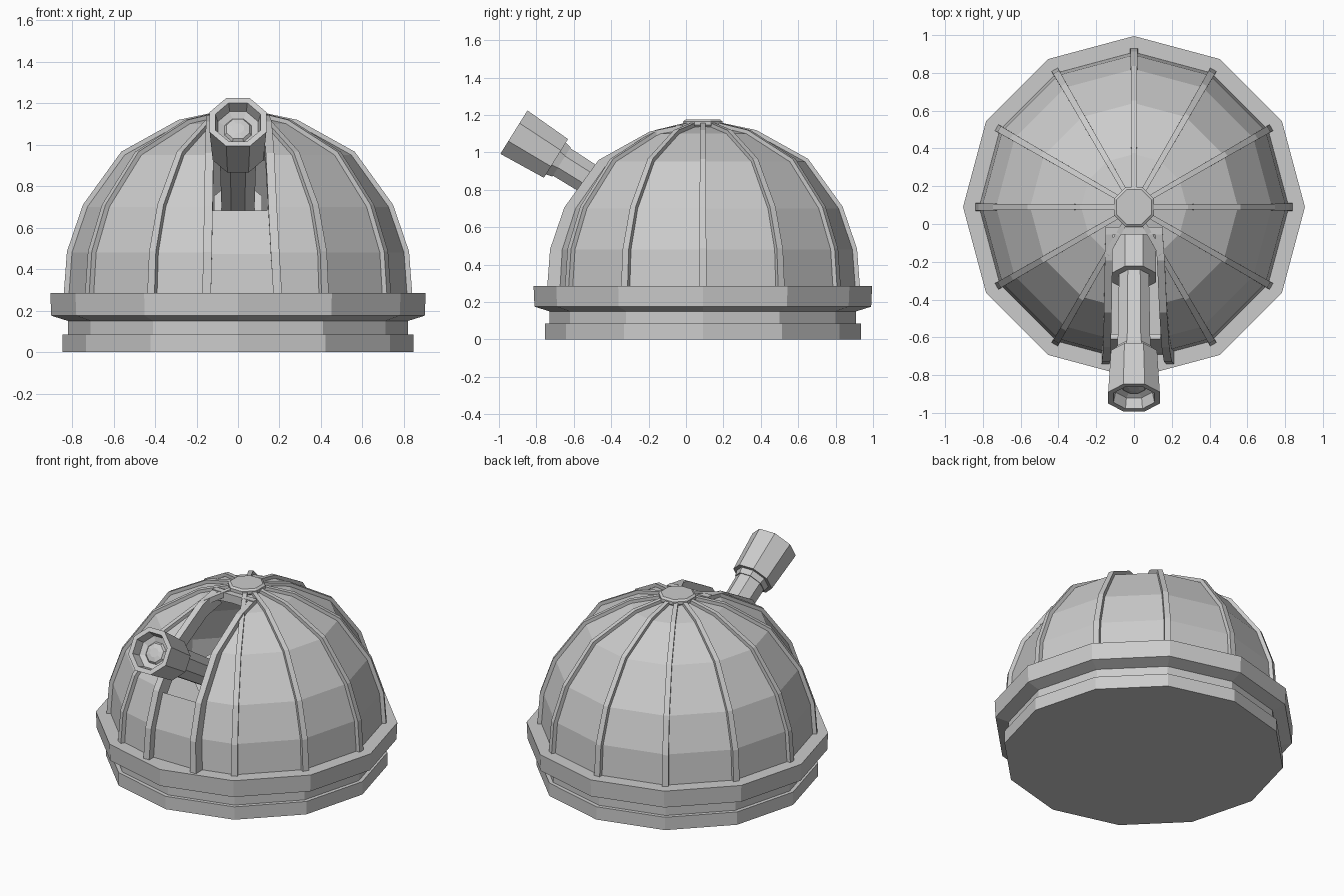
import bpy, bmesh
from math import sin, cos, pi, radians
from mathutils import Matrix, Vector

cube = bpy.data.objects.get("Cube")
if cube:
    bpy.data.objects.remove(cube, do_unlink=True)

CENTRE = Vector((0, 0.09, 0))
SIDES = 12
# dome outline as radius, height from the wall foot to the crown
DOME = [(0.82, 0.28), (0.805, 0.48), (0.73, 0.70), (0.55, 0.95), (0.28, 1.10), (0.09, 1.14)]

grey = bpy.data.materials.new("light_grey")
grey.use_nodes = True
colour = (0.6, 0.6, 0.6, 1)
grey.diffuse_color = colour
grey.node_tree.nodes["Principled BSDF"].inputs["Base Color"].default_value = colour


def finish(name, bm, matrix=Matrix()):
    bmesh.ops.recalc_face_normals(bm, faces=bm.faces)
    mesh = bpy.data.meshes.new(name)
    bm.to_mesh(mesh)
    bm.free()
    mesh.materials.append(grey)
    obj = bpy.data.objects.new(name, mesh)
    obj.matrix_world = matrix
    bpy.context.collection.objects.link(obj)
    return obj


def lathe(name, profile, sides, matrix, start=0.0, caps=True):
    """Turn a radius, height outline around the local z axis."""
    bm = bmesh.new()
    rings = []
    for r, z in profile:
        angles = [start + 2 * pi * i / sides for i in range(sides)]
        rings.append([bm.verts.new((r * cos(a), r * sin(a), z)) for a in angles])
    for low, high in zip(rings, rings[1:]):
        for i in range(sides):
            j = (i + 1) % sides
            bm.faces.new((low[i], low[j], high[j], high[i]))
    if caps:
        bm.faces.new(rings[0][::-1])
        bm.faces.new(rings[-1])
    return finish(name, bm, matrix)


def strip(name, path, depth, left, right, matrix):
    """Sweep a box section up an outline; left and right give (foot, top) side positions."""
    bm = bmesh.new()
    rings = []
    for i, (r, z) in enumerate(path):
        t = i / (len(path) - 1)
        a = left[0] + (left[1] - left[0]) * t
        b = right[0] + (right[1] - right[0]) * t
        away = Vector((r, 0, z - 0.28)).normalized() * depth
        ri, zi = r - away.x, z - away.z
        corners = ((a, -r, z), (b, -r, z), (b, -ri, zi), (a, -ri, zi))
        rings.append([bm.verts.new(c) for c in corners])
    for low, high in zip(rings, rings[1:]):
        for i in range(4):
            j = (i + 1) % 4
            bm.faces.new((low[i], low[j], high[j], high[i]))
    bm.faces.new(rings[0][::-1])
    bm.faces.new(rings[-1])
    return finish(name, bm, matrix)


def offset(path, d):
    moved = []
    for r, z in path:
        v = Vector((r, z - 0.28)).normalized() * d
        moved.append((r + v.x, z + v.y))
    return moved


def box(name, size, place):
    bm = bmesh.new()
    bmesh.ops.create_cube(bm, size=1, matrix=Matrix.Translation(place) @ Matrix.Diagonal((*size, 1)))
    return finish(name, bm)


standing = Matrix.Translation(CENTRE)

# foundation, neck and overhanging ring
lathe("base", [(0.845, 0), (0.845, 0.085)], SIDES, standing)
lathe("neck", [(0.82, 0.08), (0.82, 0.17)], SIDES, standing)
lathe("ring", [(0.82, 0.15), (0.90, 0.175), (0.905, 0.285)], SIDES, standing)

# dome shell with the viewing slit cut out
dome = lathe("dome", DOME, SIDES, standing, caps=False)
shell = dome.modifiers.new("shell", "SOLIDIFY")
shell.thickness = 0.04
shell.offset = -1
cutter = box("slit_cutter", (0.28, 1.0, 1.2), (0, -0.55, 0.85))
cutter.hide_render = True
cutter.hide_viewport = True
slit = dome.modifiers.new("slit", "BOOLEAN")
slit.operation = "DIFFERENCE"
slit.solver = "EXACT"
slit.object = cutter
bpy.context.view_layer.update()
cut_mesh = bpy.data.meshes.new_from_object(dome.evaluated_get(bpy.context.evaluated_depsgraph_get()))
dome.modifiers.clear()
dome.data = cut_mesh
bpy.data.objects.remove(cutter, do_unlink=True)

# fixed panel closing the lower slit
strip("lower_slit_panel", offset(DOME[:3], -0.035), 0.03, (-0.16, -0.15), (0.18, 0.15), standing)

# slit rails, slightly splayed, and the lip joining them at the top
rail_path = offset(DOME[:5], 0.012) + [(0.12, 1.145)]
strip("right_slit_rail", rail_path, 0.10, (-0.172, -0.15), (-0.13, -0.11), standing)
strip("left_slit_rail", rail_path, 0.10, (0.17, 0.11), (0.212, 0.15), standing)
box("slit_lip", (0.30, 0.04, 0.05), (0, -0.035, 1.12))

# ribs over every dome corner but the front one
rib_path = offset(DOME, 0.02)
for i in range(1, SIDES):
    turn = Matrix.Rotation(2 * pi * i / SIDES, 4, "Z")
    strip(f"rib_{i}", rib_path, 0.035, (-0.02, -0.013), (0.02, 0.013), standing @ turn)

# crown cap
lathe("crown_cap", [(0.09, 1.12), (0.115, 1.145), (0.115, 1.165), (0.10, 1.175)], 8, standing, pi / 8)

# telescope, laid along its sloping axis with the mouth at the local top
axis = Vector((0, -cos(radians(32)), sin(radians(32))))
mouth = Vector((0, -0.92, 1.108))
aim = Matrix.Translation(mouth) @ axis.to_track_quat("Z", "Y").to_matrix().to_4x4()
lathe("telescope_hood", [(0.09, -0.265), (0.132, -0.265), (0.148, 0), (0.118, 0),
                         (0.105, -0.06), (0.07, -0.075)], 8, aim, pi / 8)
lathe("telescope_lens", [(0.075, -0.08), (0.06, -0.062), (0.03, -0.055)], 8, aim, pi / 8)
lathe("telescope_collar", [(0.10, -0.30), (0.11, -0.26)], 8, aim, pi / 8)
lathe("telescope_tube", [(0.085, -0.80), (0.095, -0.26)], 8, aim, pi / 8)
lathe("telescope_body", [(0.125, -1.05), (0.125, -0.75)], 8, aim, pi / 8)
